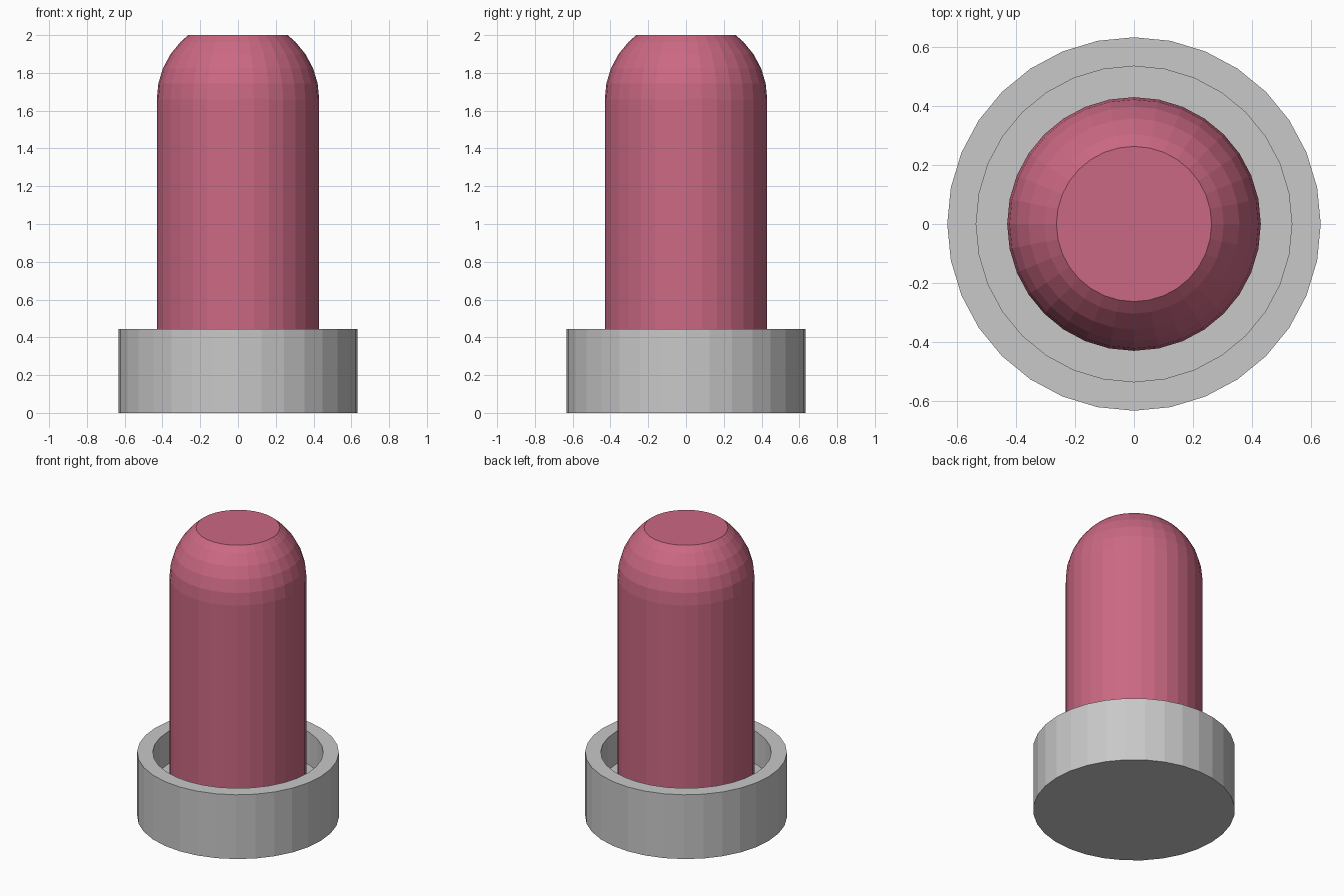
import bpy, bmesh, math

if "Cube" in bpy.data.objects:
    bpy.data.objects.remove(bpy.data.objects["Cube"])

SIDES = 32


def material(name, color):
    m = bpy.data.materials.new(name)
    m.diffuse_color = (*color, 1)
    m.use_nodes = True
    m.node_tree.nodes["Principled BSDF"].inputs["Base Color"].default_value = m.diffuse_color
    return m


def lathe(name, profile, mat):
    """Revolve (radius, height) points into a closed, flat-shaded solid."""
    bm = bmesh.new()
    rings = [[bm.verts.new((r * math.sin(2 * math.pi * i / SIDES),
                            r * math.cos(2 * math.pi * i / SIDES), z))
              for i in range(SIDES)] for r, z in profile]
    for a, b in zip(rings, rings[1:]):
        for i in range(SIDES):
            j = (i + 1) % SIDES
            bm.faces.new((a[i], a[j], b[j], b[i]))
    bm.faces.new(rings[0])
    bm.faces.new(rings[-1])
    bmesh.ops.recalc_face_normals(bm, faces=bm.faces)
    mesh = bpy.data.meshes.new(name)
    bm.to_mesh(mesh)
    bm.free()
    mesh.materials.append(mat)
    obj = bpy.data.objects.new(name, mesh)
    bpy.context.collection.objects.link(obj)
    return obj


grey = material("light grey", (0.58, 0.58, 0.58))
pink = material("rose pink", (0.60, 0.14, 0.23))

# Shallow round cup with a raised rim
lathe("base_cup", [(0.633, 0), (0.633, 0.445), (0.535, 0.445), (0.535, 0.22)], grey)

# Round post standing in the cup, with a dome cut flat at the top
R, SPRING = 0.43, 1.66
dome = [(R * math.cos(math.radians(a)), SPRING + R * math.sin(math.radians(a)))
        for a in (0, 11.25, 22.5, 33.75, 45)]
lathe("domed_post", [(R, 0.22)] + dome + [(0.263, 2.0)], pink)
